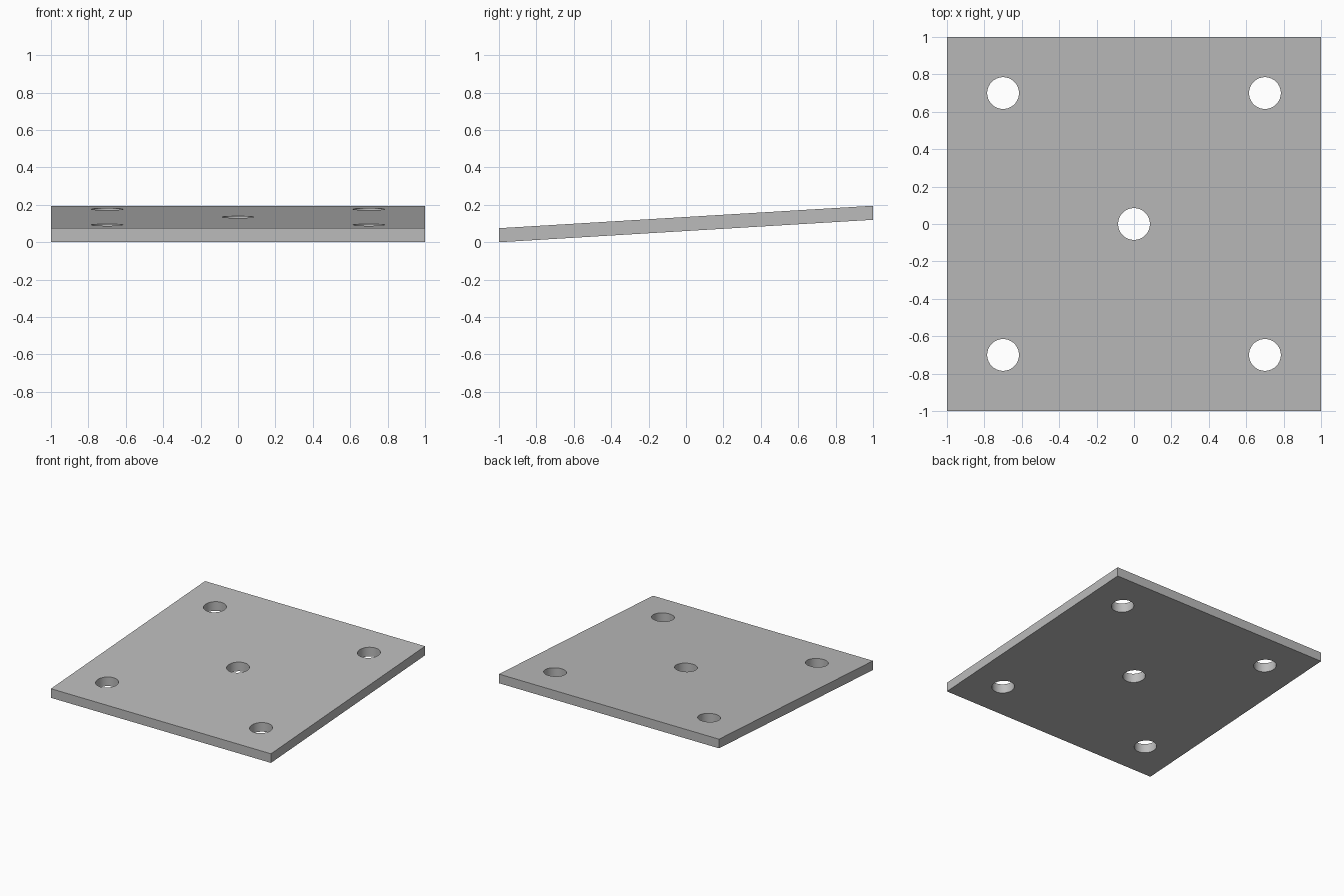
import bpy
import bmesh
from mathutils import Matrix

THICKNESS = 0.075
SLOPE = 0.06      # rise per unit of y
HOLE_RADIUS = 0.085
HOLE_OFFSET = 0.7

cube = bpy.data.objects.get("Cube")
if cube:
    bpy.data.objects.remove(cube, do_unlink=True)

grey = bpy.data.materials.new("plain grey")
grey.use_nodes = True
colour = (0.5, 0.5, 0.5, 1)
grey.diffuse_color = colour
grey.node_tree.nodes["Principled BSDF"].inputs["Base Color"].default_value = colour


def add_object(name, bm):
    mesh = bpy.data.meshes.new(name)
    bm.to_mesh(mesh)
    bm.free()
    mesh.materials.append(grey)
    obj = bpy.data.objects.new(name, mesh)
    bpy.context.collection.objects.link(obj)
    return obj


# Sloping plate: a slab sheared upward to the back, keeping its ends vertical
bm = bmesh.new()
bmesh.ops.create_cube(bm, size=1, matrix=Matrix.Diagonal((2, 2, THICKNESS, 1)))
for v in bm.verts:
    v.co.z += THICKNESS / 2 + SLOPE * (v.co.y + 1)
plate = add_object("sloping_plate", bm)

# Vertical drills: one in the centre and one near each corner
bm = bmesh.new()
corners = [(x, y) for x in (-HOLE_OFFSET, HOLE_OFFSET) for y in (-HOLE_OFFSET, HOLE_OFFSET)]
for x, y in [(0, 0)] + corners:
    bmesh.ops.create_cone(bm, cap_ends=True, segments=64, radius1=HOLE_RADIUS,
                          radius2=HOLE_RADIUS, depth=1,
                          matrix=Matrix.Translation((x, y, 0)))
drills = add_object("hole_drills", bm)
drills.hide_render = True

# Cut the holes
cut = plate.modifiers.new("holes", "BOOLEAN")
cut.operation = "DIFFERENCE"
cut.solver = "EXACT"
cut.object = drills
bpy.context.view_layer.objects.active = plate
plate.select_set(True)
bpy.ops.object.modifier_apply(modifier=cut.name)
bpy.data.objects.remove(drills, do_unlink=True)
bpy.ops.object.shade_smooth_by_angle()
